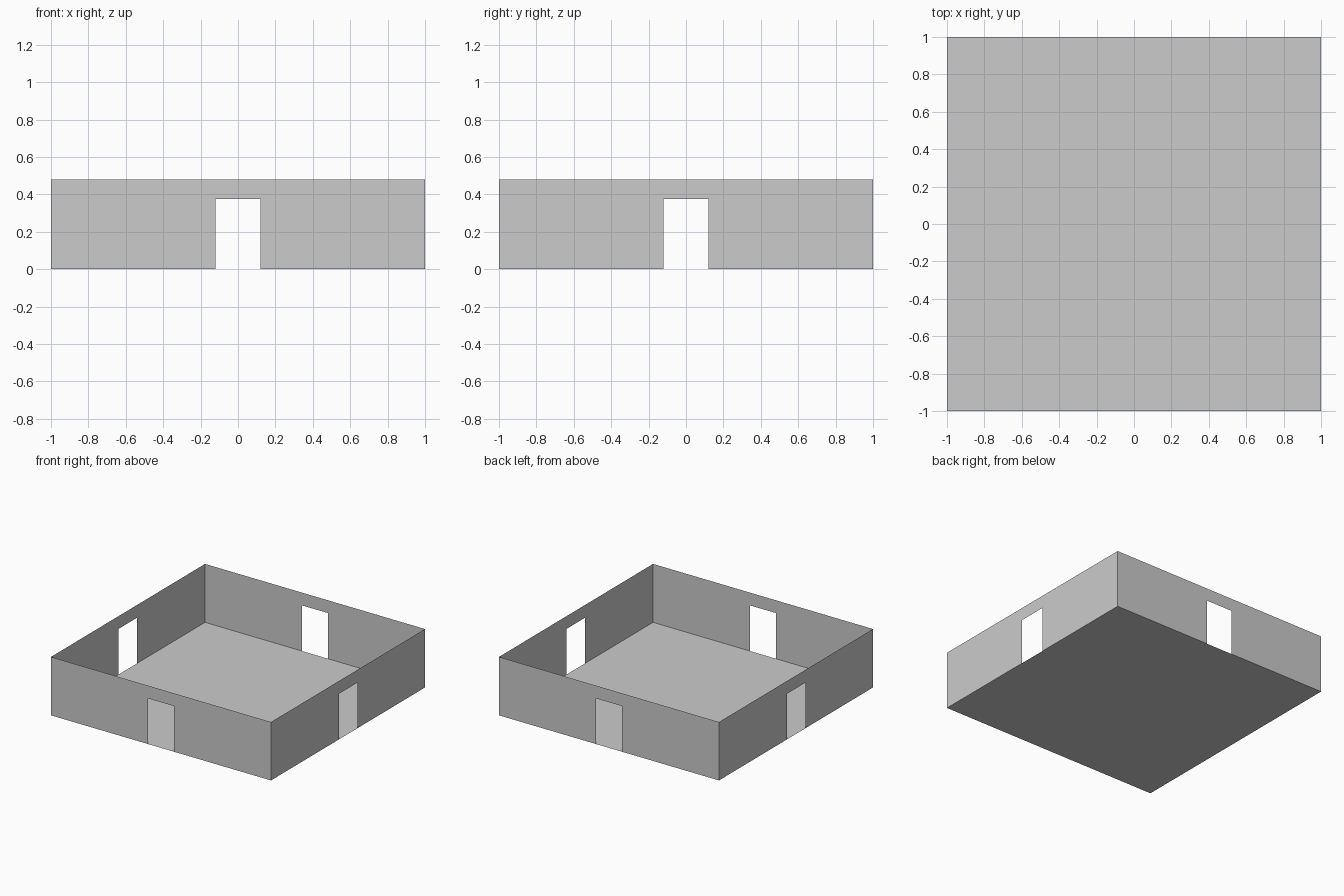
import bpy
from math import pi
from mathutils import Matrix

if "Cube" in bpy.data.objects:
    bpy.data.objects.remove(bpy.data.objects["Cube"])

HALF = 1.0      # half the room width
HEIGHT = 0.48   # wall height
DOOR_W = 0.12   # half the doorway width
DOOR_H = 0.375  # doorway height


def add_sheet(name, verts, faces, matrix=Matrix()):
    mesh = bpy.data.meshes.new(name)
    mesh.from_pydata(verts, [], faces)
    mesh.transform(matrix)
    mesh.update()
    obj = bpy.data.objects.new(name, mesh)
    bpy.context.collection.objects.link(obj)
    return obj


# Floor: single square sheet
add_sheet("floor", [(-HALF, -HALF, 0), (HALF, -HALF, 0), (HALF, HALF, 0), (-HALF, HALF, 0)],
          [(0, 1, 2, 3)])

# Wall: thin sheet split into two sides and a lintel around the doorway
xs = (-HALF, -DOOR_W, DOOR_W, HALF)
zs = (0, DOOR_H, HEIGHT)
wall_verts = [(x, -HALF, z) for z in zs for x in xs]
wall_faces = [(i, i + 1, i + 5, i + 4) for i in (0, 2, 4, 5, 6)]

# Four walls, turned around the room centre
for i, side in enumerate(("front", "right", "back", "left")):
    add_sheet(side + "_wall", wall_verts, wall_faces, Matrix.Rotation(i * pi / 2, 4, 'Z'))
